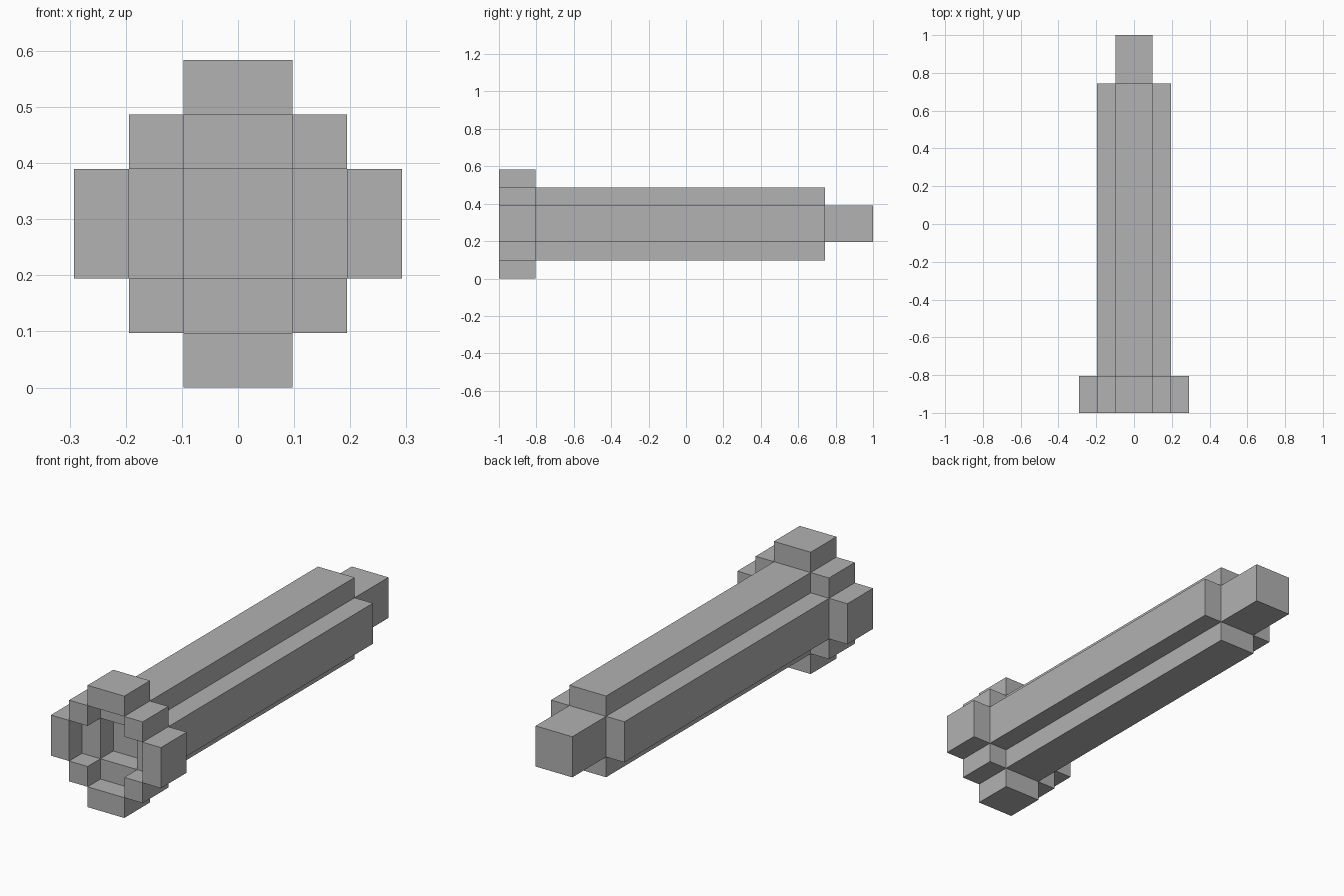
import bpy
from mathutils import Matrix, Vector
from math import pi

default = bpy.data.objects.get("Cube")
if default:
    bpy.data.objects.remove(default, do_unlink=True)

U = 0.0973            # block unit
MID = 3 * U           # height of the long axis
FRONT, RIM_BACK, BODY_BACK, BACK = -1.0, -1 + 2 * U, 0.744, 1.0
STEP = FRONT + U      # front of the four side beams

grey = bpy.data.materials.new("grey")
grey.use_nodes = True
colour = (0.445, 0.445, 0.445, 1)
grey.diffuse_color = colour
grey.node_tree.nodes["Principled BSDF"].inputs["Base Color"].default_value = colour


def block(name, x, y, z, turn=0):
    """Box from ranges (x, z in units from the axis), turned in quarters about it."""
    corners = [Vector((a * U, b, c * U)) for a in x for b in y for c in z]
    spin = Matrix.Rotation(turn * pi / 2, 3, 'Y')
    verts = [spin @ v + Vector((0, 0, MID)) for v in corners]
    faces = [(0, 1, 3, 2), (4, 6, 7, 5), (0, 4, 5, 1),
             (2, 3, 7, 6), (0, 2, 6, 4), (1, 5, 7, 3)]
    mesh = bpy.data.meshes.new(name)
    mesh.from_pydata(verts, [], faces)
    mesh.materials.append(grey)
    obj = bpy.data.objects.new(name, mesh)
    bpy.context.collection.objects.link(obj)


# Square core running from the recessed mouth to the narrow tail
block("core_and_tail", (-1, 1), (RIM_BACK, BACK), (-1, 1))

# Four sides of the cross-shaped body and of the stepped hollow rim
for turn, side in enumerate(("top", "left", "bottom", "right")):
    block(side + "_beam", (-1, 1), (STEP, BODY_BACK), (1, 2), turn)
    block(side + "_rim", (-1, 1), (FRONT, RIM_BACK), (2, 3), turn)
    block(side + "_rim_corner", (1, 2), (FRONT, RIM_BACK), (1, 2), turn)
